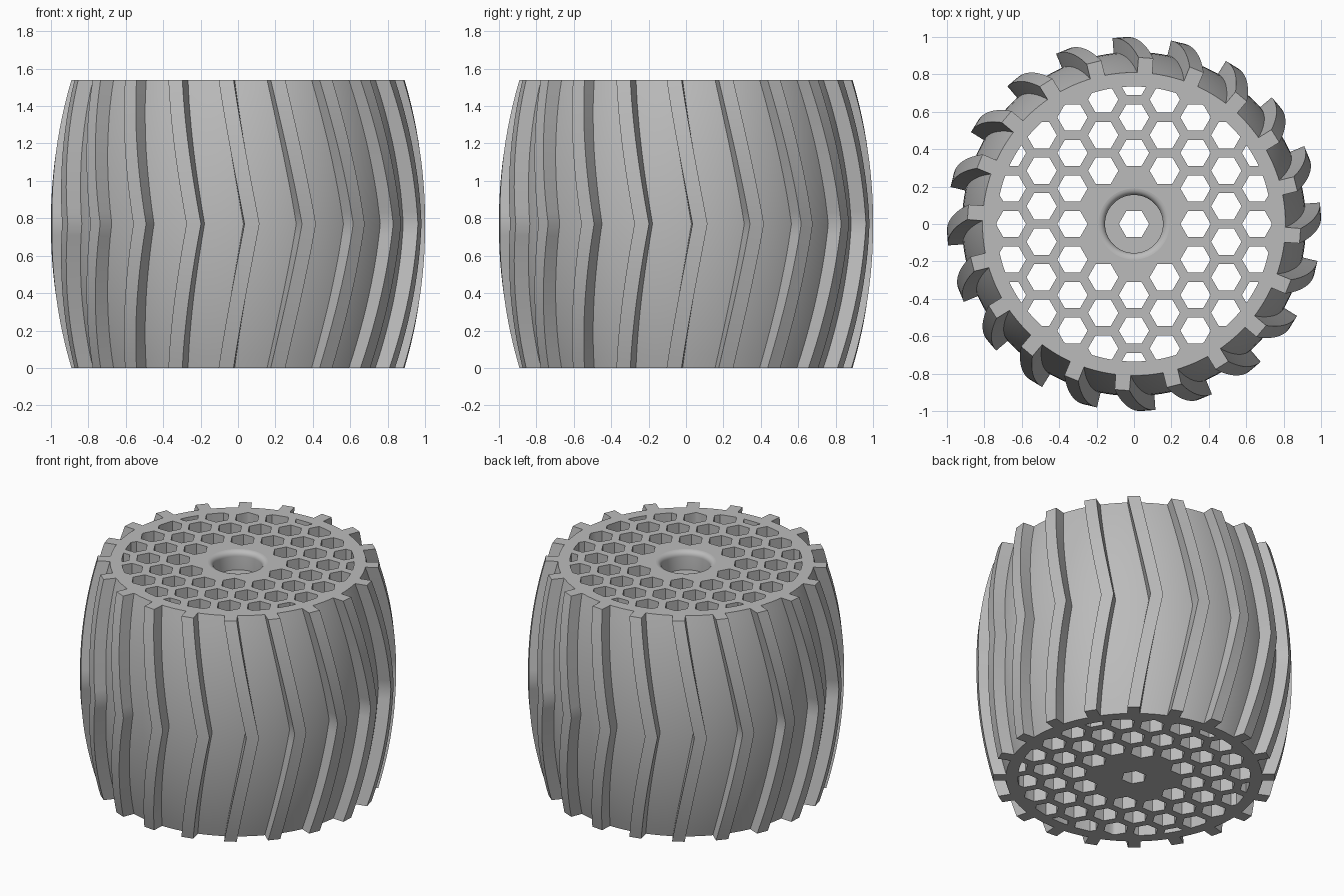
import bpy
import bmesh
import math

H = 1.54            # wheel height
MID = H / 2
STEPS = 24          # stations along the height
BULGE = 0.11        # extra radius at mid height
TREADS = 20
HEX_PITCH = 0.19    # distance between honeycomb cells
HEX_R = 0.081       # hexagon corner radius
WEB_R = 0.735       # honeycomb limit radius

cube = bpy.data.objects.get("Cube")
if cube:
    bpy.data.objects.remove(cube, do_unlink=True)

grey = bpy.data.materials.new("wheel_grey")
grey.use_nodes = True
color = (0.5, 0.5, 0.5, 1)
grey.diffuse_color = color
grey.node_tree.nodes["Principled BSDF"].inputs["Base Color"].default_value = color


def make_object(name, bm):
    bmesh.ops.recalc_face_normals(bm, faces=bm.faces)
    mesh = bpy.data.meshes.new(name)
    bm.to_mesh(mesh)
    bm.free()
    mesh.materials.append(grey)
    obj = bpy.data.objects.new(name, mesh)
    bpy.context.collection.objects.link(obj)
    return obj


def barrel_radius(z, peak):
    """Circular arc that drops by BULGE from mid height to the ends."""
    arc = (MID ** 2 + BULGE ** 2) / (2 * BULGE)
    return peak - arc + math.sqrt(arc ** 2 - (z - MID) ** 2)


def lathe(profile, segments):
    bm = bmesh.new()
    verts = [bm.verts.new((r, 0, z)) for r, z in profile]
    edges = [bm.edges.new(pair) for pair in zip(verts, verts[1:])]
    bmesh.ops.spin(bm, geom=verts + edges, cent=(0, 0, 0), axis=(0, 0, 1),
                   angle=math.tau, steps=segments)
    bmesh.ops.remove_doubles(bm, verts=bm.verts, dist=0.0002)
    return bm


def add_prism(bm, x, y, radius, sides, low, high):
    rings = [[bm.verts.new((x + radius * math.cos(math.tau * i / sides),
                            y + radius * math.sin(math.tau * i / sides), z))
              for i in range(sides)] for z in (low, high)]
    bm.faces.new(rings[0][::-1])
    bm.faces.new(rings[1])
    for i in range(sides):
        j = (i + 1) % sides
        bm.faces.new((rings[0][i], rings[0][j], rings[1][j], rings[1][i]))


def boolean(target, tool, operation):
    mod = target.modifiers.new("cut", "BOOLEAN")
    mod.operation = operation
    mod.solver = "EXACT"
    mod.object = tool
    bpy.context.view_layer.objects.active = target
    bpy.ops.object.modifier_apply(modifier=mod.name)
    bpy.data.objects.remove(tool, do_unlink=True)


def smooth(obj):
    bpy.ops.object.select_all(action="DESELECT")
    obj.select_set(True)
    bpy.context.view_layer.objects.active = obj
    bpy.ops.object.shade_smooth_by_angle(angle=math.radians(30))
    for face in obj.data.polygons:
        if abs(face.normal.z) > 0.999:
            face.use_smooth = False


# Barrel body with a rounded axle recess in its top
stations = [H * i / STEPS for i in range(STEPS + 1)]
profile = [(0, 0)] + [(barrel_radius(z, 0.92), z) for z in stations]
recess_r, fillet, depth = 0.155, 0.035, 0.13
for i in range(7):
    a = math.pi / 2 * i / 6
    profile.append((recess_r + fillet * (1 - math.sin(a)),
                    H - fillet * (1 - math.cos(a))))
profile += [(recess_r, H - depth), (0, H - depth)]
body = make_object("wheel_body", lathe(profile, 120))

# Honeycomb holes, trimmed to a circle, with a solid ring around the axle
bm = bmesh.new()
for col in range(-5, 6):
    for row in range(-5, 6):
        x = col * HEX_PITCH * math.sqrt(3) / 2
        y = (row + (col % 2) / 2) * HEX_PITCH
        dist = math.hypot(x, y)
        hub = 0.1 < dist < HEX_PITCH * 1.5
        if not hub and dist < WEB_R + HEX_R:
            add_prism(bm, x, y, HEX_R, 6, -0.1, H + 0.1)
holes = make_object("honeycomb_cutter", bm)
holes.hide_render = True
bm = bmesh.new()
add_prism(bm, 0, 0, WEB_R, 120, -0.2, H + 0.2)
limit = make_object("honeycomb_limit", bm)
limit.hide_render = True
boolean(holes, limit, "INTERSECT")
boolean(body, holes, "DIFFERENCE")
smooth(body)

# Chevron treads: a box section swept along the barrel, twisting to mid height
bm = bmesh.new()
for n in range(TREADS):
    rings = []
    for z in stations:
        twist = 4.3 - 8.4 * abs(z - MID) / MID
        a = math.tau * n / TREADS - math.pi / 2 + math.radians(twist)
        ring = []
        for peak, side in ((0.905, -0.04), (1.0, -0.04), (1.0, 0.04), (0.905, 0.04)):
            r = barrel_radius(z, peak)
            ring.append(bm.verts.new((r * math.cos(a) - side * math.sin(a),
                                      r * math.sin(a) + side * math.cos(a), z)))
        rings.append(ring)
    bm.faces.new(rings[0])
    bm.faces.new(rings[-1])
    for low, high in zip(rings, rings[1:]):
        for i in range(4):
            j = (i + 1) % 4
            bm.faces.new((low[i], low[j], high[j], high[i]))
treads = make_object("chevron_treads", bm)
smooth(treads)
